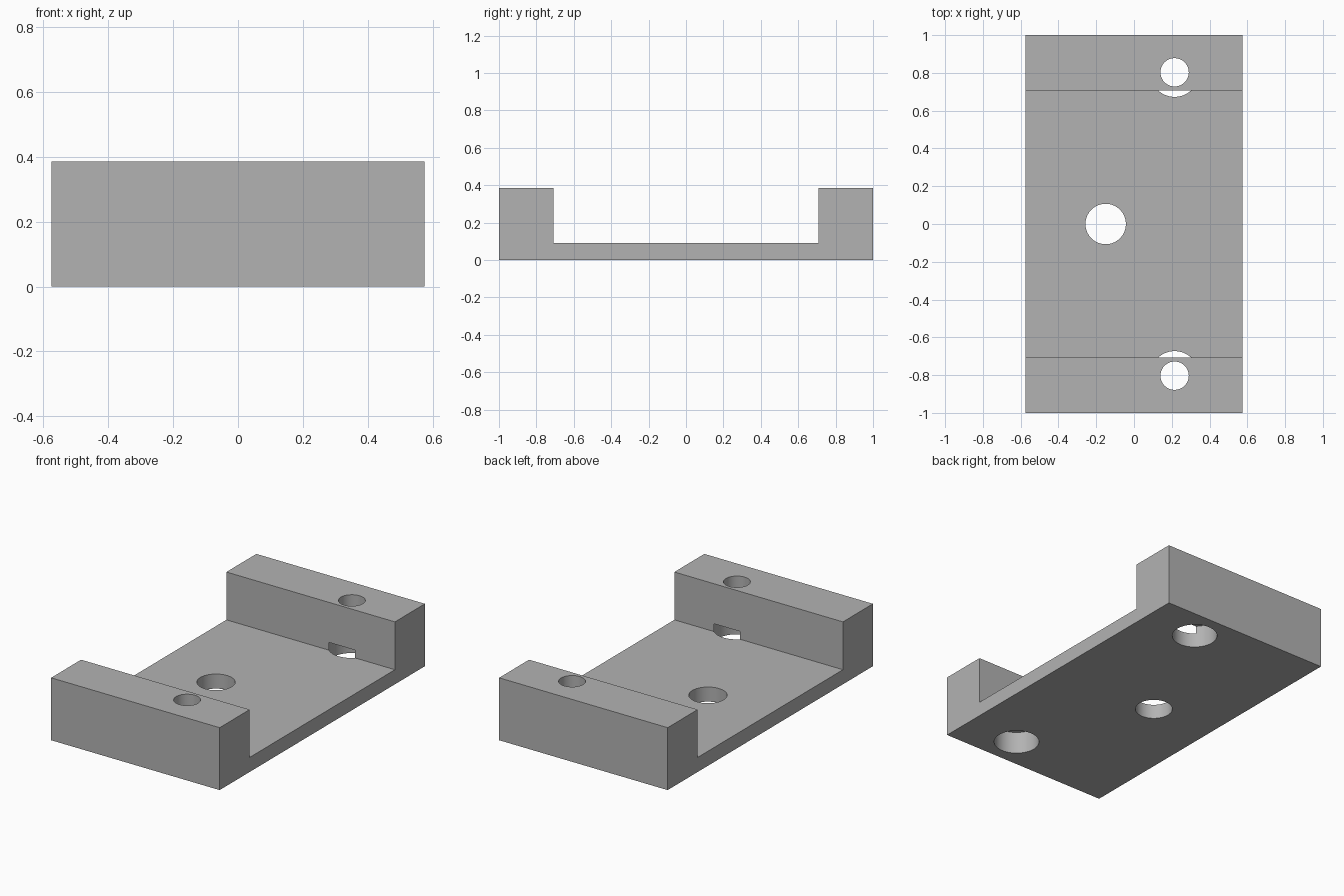
import bpy
import bmesh

if "Cube" in bpy.data.objects:
    bpy.data.objects.remove(bpy.data.objects["Cube"], do_unlink=True)

HALF_WIDTH, HEIGHT = 0.575, 0.385
FLOOR, WALL_Y = 0.09, 0.708
HOLE_X, HOLE_Y = 0.215, 0.803
RECESS_TOP = 0.138

grey = bpy.data.materials.new("plain grey")
grey.use_nodes = True
colour = (0.45, 0.45, 0.45, 1)
grey.diffuse_color = colour
grey.node_tree.nodes["Principled BSDF"].inputs["Base Color"].default_value = colour

# U-shaped channel profile swept across the width
profile = [(-1, 0), (1, 0), (1, HEIGHT), (WALL_Y, HEIGHT), (WALL_Y, FLOOR),
           (-WALL_Y, FLOOR), (-WALL_Y, HEIGHT), (-1, HEIGHT)]
bm = bmesh.new()
face = bm.faces.new([bm.verts.new((-HALF_WIDTH, y, z)) for y, z in profile])
swept = bmesh.ops.extrude_face_region(bm, geom=[face])["geom"]
bmesh.ops.translate(bm, vec=(2 * HALF_WIDTH, 0, 0),
                    verts=[v for v in swept if isinstance(v, bmesh.types.BMVert)])
bmesh.ops.recalc_face_normals(bm, faces=bm.faces)
mesh = bpy.data.meshes.new("mounting_bracket")
bm.to_mesh(mesh)
bm.free()
bracket = bpy.data.objects.new("mounting_bracket", mesh)
bpy.context.collection.objects.link(bracket)
mesh.materials.append(grey)


def drill(name, x, y, radius, bottom, top):
    """Cut a vertical round hole through the bracket."""
    bpy.ops.mesh.primitive_cylinder_add(vertices=64, radius=radius, depth=top - bottom,
                                        location=(x, y, (top + bottom) / 2))
    cutter = bpy.context.object
    cutter.name = name
    cutter.data.materials.append(grey)
    bpy.context.view_layer.objects.active = bracket
    cut = bracket.modifiers.new(name, "BOOLEAN")
    cut.operation, cut.solver, cut.object = "DIFFERENCE", "EXACT", cutter
    bpy.ops.object.modifier_apply(modifier=name)
    bpy.data.objects.remove(cutter, do_unlink=True)


# Centre hole, then a bolt hole with a wider recess below in each end block
drill("centre_hole", -0.15, 0, 0.107, -0.1, 0.2)
for side, label in ((-1, "front"), (1, "back")):
    drill(label + "_recess", HOLE_X, side * HOLE_Y, 0.13, -0.1, RECESS_TOP)
    drill(label + "_bolt_hole", HOLE_X, side * HOLE_Y, 0.075, 0.05, 0.5)

# Smooth hole walls, sharp block edges
bpy.ops.object.select_all(action="DESELECT")
bracket.select_set(True)
bpy.context.view_layer.objects.active = bracket
bpy.ops.object.shade_smooth_by_angle(angle=0.5)
